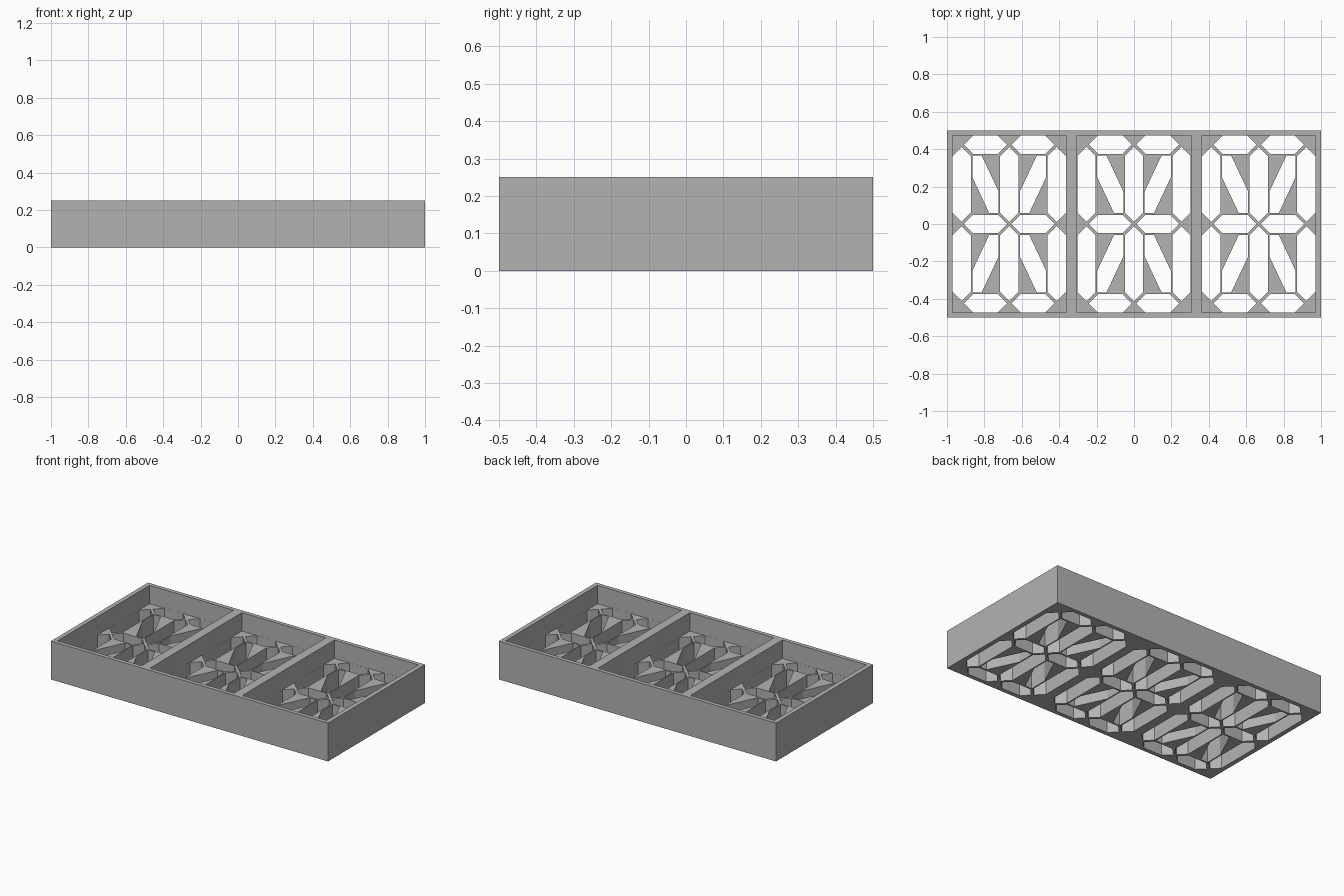
import bpy
import bmesh

cube = bpy.data.objects.get("Cube")
if cube:
    bpy.data.objects.remove(cube, do_unlink=True)

HEIGHT, FLOOR = 0.25, 0.13
PITCH = 0.667                  # distance between digits
CELL_X, CELL_Y = 0.303, 0.473  # half size of a cell
BAR = 0.049                    # half width of a segment
GAP = 0.012                    # clearance of a segment tip from its joint
NODE_X, NODE_Y = CELL_X - BAR, CELL_Y - BAR

grey = bpy.data.materials.new("plain grey")
grey.use_nodes = True
colour = (0.45, 0.45, 0.45, 1)
grey.diffuse_color = colour
grey.node_tree.nodes["Principled BSDF"].inputs["Base Color"].default_value = colour


def prisms(name, outlines, low, high):
    """One object made of upright prisms over the given outlines."""
    bm = bmesh.new()
    for outline in outlines:
        face = bm.faces.new([bm.verts.new((x, y, low)) for x, y in outline])
        moved = bmesh.ops.extrude_face_region(bm, geom=[face])["geom"]
        for v in moved:
            if isinstance(v, bmesh.types.BMVert):
                v.co.z = high
    bmesh.ops.recalc_face_normals(bm, faces=bm.faces)
    mesh = bpy.data.meshes.new(name)
    bm.to_mesh(mesh)
    bm.free()
    mesh.materials.append(grey)
    obj = bpy.data.objects.new(name, mesh)
    bpy.context.collection.objects.link(obj)
    return obj


def rectangle(cx, hx, hy):
    return [(cx - hx, -hy), (cx + hx, -hy), (cx + hx, hy), (cx - hx, hy)]


def bar(start, end, across, upright):
    """Pointed six-sided segment between two joints."""
    a, b = start + GAP, end - GAP
    pts = [(a, 0), (a + BAR, -BAR), (b - BAR, -BAR),
           (b, 0), (b - BAR, BAR), (a + BAR, BAR)]
    return [(across + v, u) if upright else (u, across + v) for u, v in pts]


def digit_quarter():
    """Segments in the +x +y quarter; the middle ones are shared."""
    x0, x1 = BAR + 0.008, NODE_X - BAR - 0.008
    y0, y1 = BAR + 0.010, NODE_Y - BAR - 0.010
    slant = [(x1, y1), (x1 - 0.05, y1), (x0, y0 + 0.115),
             (x0, y0), (x0 + 0.05, y0), (x1, y1 - 0.115)]
    own = [slant, bar(0, NODE_X, NODE_Y, False), bar(0, NODE_Y, NODE_X, True)]
    return own, bar(0, NODE_X, 0, False), bar(0, NODE_Y, 0, True)


# All segment openings of one digit, mirrored about its centre
own, middle, upright = digit_quarter()
digit = []
for sx in (1, -1):
    digit.append([(sx * x, y) for x, y in middle])
    digit.append([(x, sx * y) for x, y in upright])
    for sy in (1, -1):
        digit += [[(sx * x, sy * y) for x, y in seg] for seg in own]

centres = [i * PITCH for i in (-1, 0, 1)]
housing = prisms("display_housing", [rectangle(0, 1, 0.5)], 0, HEIGHT)
cells = prisms("cell_cutter", [rectangle(c, CELL_X + 0.0005, CELL_Y + 0.0005)
                               for c in centres], FLOOR, HEIGHT + 0.1)
openings = prisms("segment_cutter", [[(x + c, y) for x, y in seg]
                                     for c in centres for seg in digit],
                  -0.1, FLOOR + 0.05)

# Hollow the cells, then pierce the floor with the segments
bpy.context.view_layer.objects.active = housing
for cutter in (cells, openings):
    cutter.hide_render = True
    mod = housing.modifiers.new(cutter.name, "BOOLEAN")
    mod.operation = "DIFFERENCE"
    mod.solver = "EXACT"
    mod.object = cutter
    bpy.ops.object.modifier_apply(modifier=mod.name)
    bpy.data.objects.remove(cutter, do_unlink=True)
